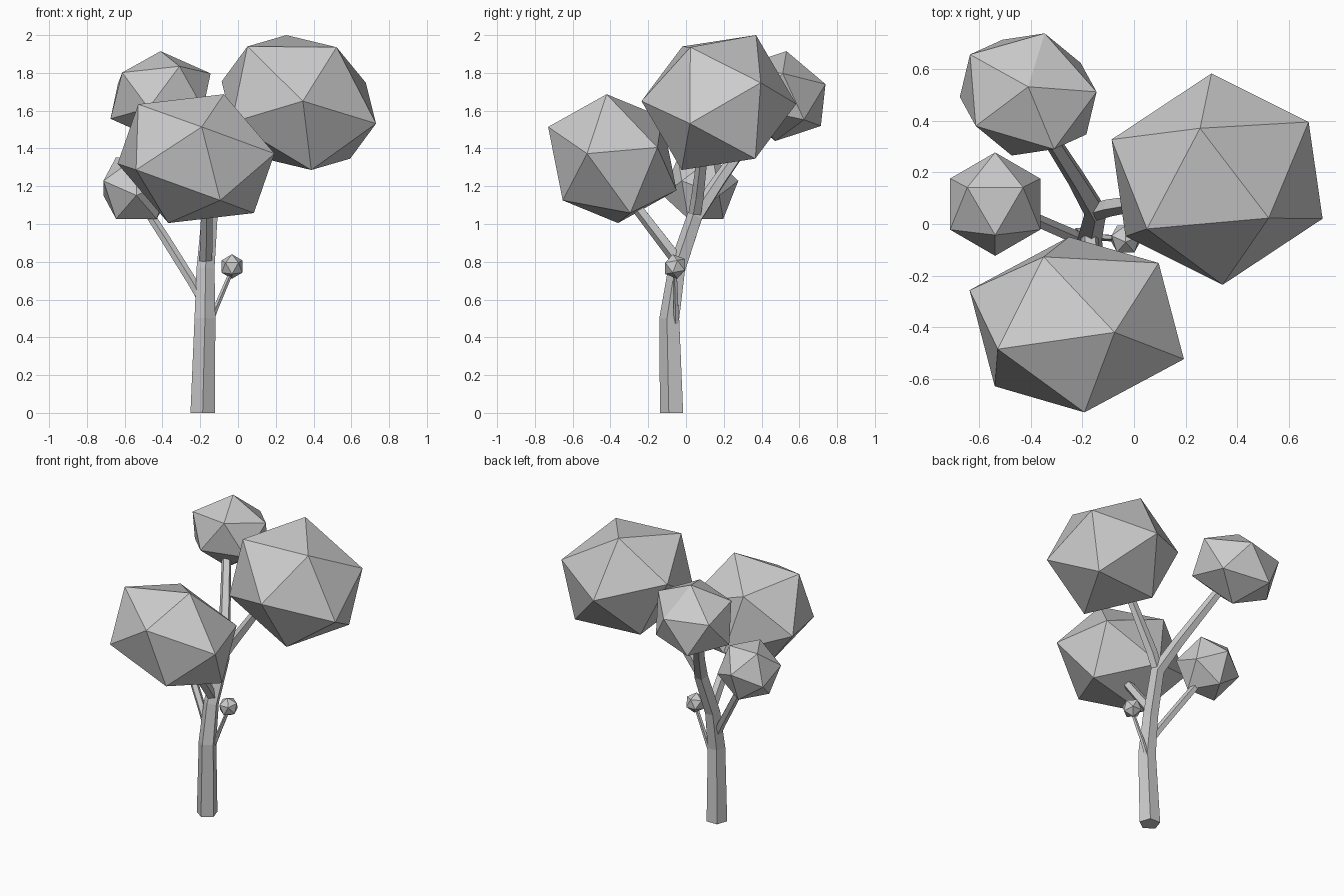
import bpy, bmesh, math
from mathutils import Vector

if "Cube" in bpy.data.objects:
    bpy.data.objects.remove(bpy.data.objects["Cube"])

PHI = (1 + math.sqrt(5)) / 2
UP = Vector((0, 0, 1))


def finish(bm, name):
    bmesh.ops.recalc_face_normals(bm, faces=bm.faces[:])
    mesh = bpy.data.meshes.new(name)
    bm.to_mesh(mesh)
    bm.free()
    obj = bpy.data.objects.new(name, mesh)
    bpy.context.collection.objects.link(obj)
    return obj


def foliage(name, center, a, b, c):
    """Stretched icosahedron, set by its centre and the corners of one face."""
    center, a, b, c = map(Vector, (center, a, b, c))
    axes = [a, b, c, (a + b) / PHI - c, (b + c) / PHI - a, (a + c) / PHI - b]
    bm = bmesh.new()
    for v in axes:
        bm.verts.new(center + v)
        bm.verts.new(center - v)
    bmesh.ops.convex_hull(bm, input=bm.verts[:])
    return finish(bm, name)


def limb(name, path, sides=5):
    """Tapered five-sided tube along (x, y, z, radius) points."""
    pts = [Vector(p[:3]) for p in path]
    bm = bmesh.new()
    rings = []
    for i, p in enumerate(pts):
        d = pts[min(i + 1, len(pts) - 1)] - pts[max(i - 1, 0)]
        q = UP.rotation_difference(UP if p.z == 0 else d)
        ring = []
        for k in range(sides):
            t = math.tau * k / sides - math.pi / 2
            ring.append(bm.verts.new(p + q @ (path[i][3] * Vector((math.cos(t), math.sin(t), 0)))))
        rings.append(ring)
    for r, s in zip(rings, rings[1:]):
        for k in range(sides):
            j = (k + 1) % sides
            bm.faces.new((r[k], r[j], s[j], s[k]))
    bm.faces.new(rings[0][::-1])
    bm.faces.new(rings[-1])
    return finish(bm, name)


# Trunk, leaning back and carrying on into the back branch
limb("trunk", [(-.187, -.07, 0, .068), (-.175, -.083, .5, .058), (-.172, -.045, .76, .05),
               (-.15, .05, 1.04, .045), (-.22, .17, 1.22, .038), (-.38, .42, 1.58, .03)])

# Branches
limb("right_branch", [(-.16, .045, 1.03, .036), (-.09, .065, 1.15, .036), (.12, .1, 1.46, .028)])
limb("front_branch", [(-.172, -.03, .79, .036), (-.167, -.13, .92, .034), (-.165, -.33, 1.18, .03)])
limb("left_branch", [(-.18, -.075, .58, .025), (-.24, -.045, .69, .027), (-.39, .02, .93, .026),
                     (-.5, .06, 1.1, .024)])
limb("twig", [(-.15, -.052, .47, .015), (-.115, -.052, .56, .014), (-.038, -.058, .74, .012)])

# Foliage clumps
foliage("right_foliage", (.322, .174, 1.643), (-.066, .197, .357), (-.272, -.193, .297), (.2, -.151, .293))
foliage("front_foliage", (-.222, -.39, 1.346), (.147, -.03, .341), (-.306, -.095, .288), (.03, -.34, .168))
foliage("back_foliage", (-.41, .502, 1.677), (0, .03, .238), (.265, .01, .12), (.1, -.212, .158))
foliage("left_foliage", (-.538, .077, 1.19), (.108, .065, .163), (-.108, .065, .163), (0, -.12, .163))
foliage("twig_foliage", (-.032, -.058, .775), (.034, -.052, .02), (-.034, -.052, .02), (0, -.052, -.04))
